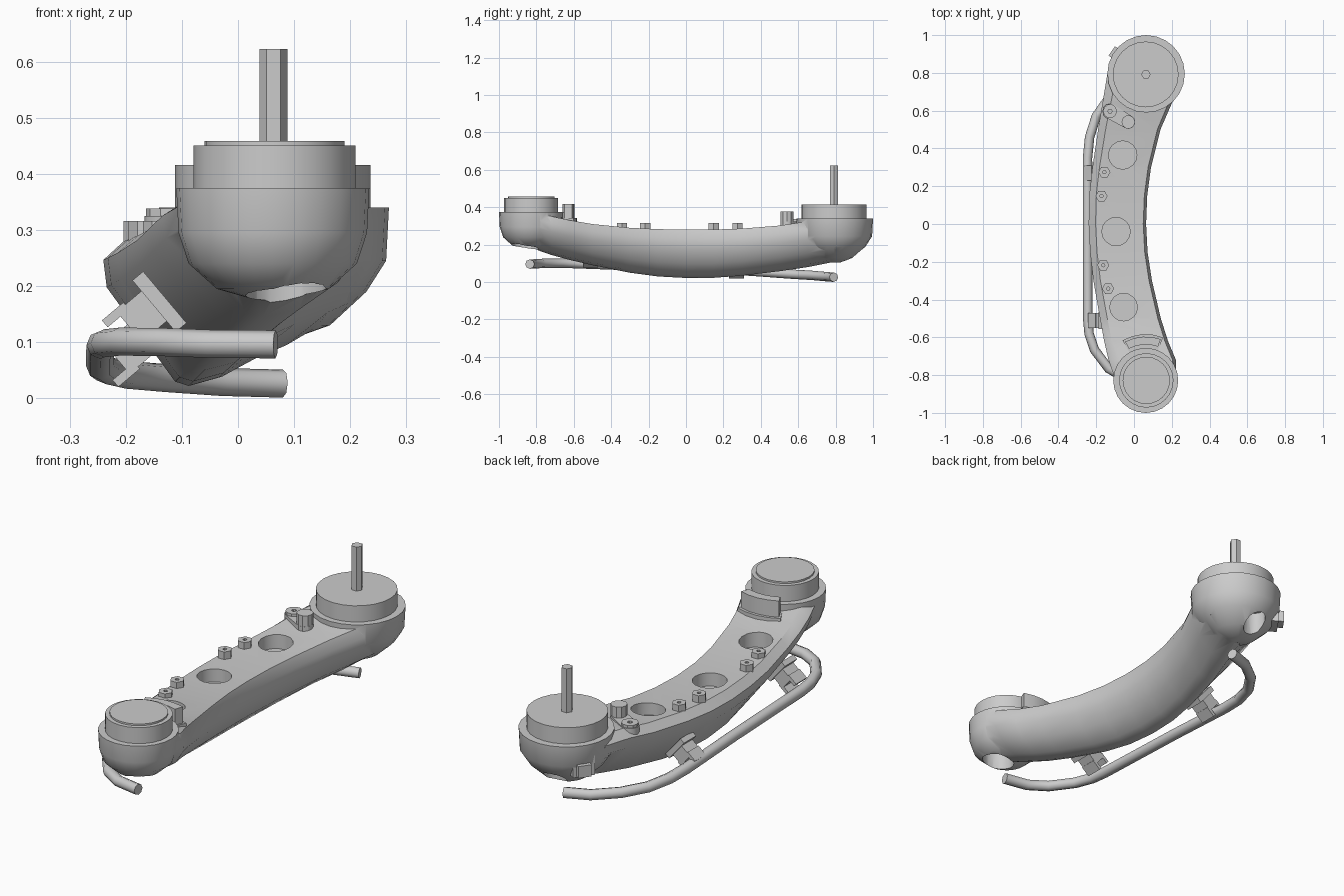
import bpy, bmesh, math
from mathutils import Vector, Matrix

if "Cube" in bpy.data.objects:
    bpy.data.objects.remove(bpy.data.objects["Cube"])


def make(name, bm, angle=35):
    bmesh.ops.recalc_face_normals(bm, faces=bm.faces)
    me = bpy.data.meshes.new(name)
    bm.to_mesh(me)
    bm.free()
    ob = bpy.data.objects.new(name, me)
    bpy.context.collection.objects.link(ob)
    smooth(ob, angle)
    return ob


def smooth(ob, angle=35):
    bpy.ops.object.select_all(action='DESELECT')
    ob.select_set(True)
    bpy.context.view_layer.objects.active = ob
    bpy.ops.object.shade_smooth_by_angle(angle=math.radians(angle))


def loft(name, rings, angle=35):
    """Skin closed rings of equal length and cap both ends."""
    bm = bmesh.new()
    vs = [[bm.verts.new(p) for p in r] for r in rings]
    n = len(rings[0])
    for a, b in zip(vs, vs[1:]):
        for i in range(n):
            bm.faces.new((a[i], a[(i + 1) % n], b[(i + 1) % n], b[i]))
    bm.faces.new(vs[0])
    bm.faces.new(vs[-1])
    return make(name, bm, angle)


def turned(name, x, y, profile, sides=24, angle=35):
    """Stack of circles (radius, z) about a vertical axis."""
    return loft(name, [[(x + r * math.cos(2 * math.pi * i / sides),
                         y + r * math.sin(2 * math.pi * i / sides), z)
                        for i in range(sides)] for r, z in profile], angle)


def box(name, loc, size, axis='Z', turn=0):
    bm = bmesh.new()
    m = (Matrix.Translation(loc) @ Matrix.Rotation(math.radians(turn), 4, axis)
         @ Matrix.Diagonal((*size, 1)))
    bmesh.ops.create_cube(bm, size=1, matrix=m)
    return make(name, bm)


def boolean(ob, other, op):
    bpy.context.view_layer.objects.active = ob
    mod = ob.modifiers.new("cut", 'BOOLEAN')
    mod.operation, mod.object, mod.solver = op, other, 'EXACT'
    bpy.ops.object.modifier_apply(modifier=mod.name)
    bpy.data.objects.remove(other)


# Curved arm: one section shape scaled to each station (y, left, right, top, bottom)
section = [(.12, 1), (0, .87), (.02, .68), (.42, .03), (.5, 0), (.68, .06),
           (.88, .3), (.99, .6), (1, .82), (.95, 1)]
stations = [(-.82, -.10, .225, .37, .18), (-.72, -.135, .222, .352, .145),
            (-.62, -.158, .18, .33, .118),
            (-.5, -.18, .142, .31, .09), (-.3, -.215, .095, .29, .05),
            (-.15, -.232, .072, .283, .03), (0, -.24, .064, .28, .022),
            (.15, -.237, .07, .281, .023), (.3, -.22, .09, .286, .034),
            (.5, -.19, .14, .302, .058), (.65, -.165, .205, .325, .08),
            (.8, -.14, .265, .335, .11)]
arm = loft("arm_body", [[(l + u * (r - l), y, b + v * (t - b)) for u, v in section]
                        for y, l, r, t, b in stations])

# Rounded end housings
FX, FY, RX, RY = .062, -.828, .064, .795
boolean(arm, turned("front_housing", FX, FY, [(.03, .175), (.1, .195), (.15, .24),
                                              (.168, .295), (.172, .375)]), 'UNION')
boolean(arm, turned("rear_housing", RX, RY, [(.03, .105), (.1, .13), (.165, .19),
                                             (.2, .245), (.205, .34)]), 'UNION')

# Round pockets in the top and openings under the ends
for x, y, r, z0, z1 in [(-.06, .365, .075, .23, .5), (-.095, -.04, .075, .22, .5),
                        (-.055, -.44, .073, .24, .5), (.085, -.86, .072, .05, .27),
                        (.045, .905, .05, .02, .23)]:
    boolean(arm, turned("pocket", x, y, [(r, z0), (r, z1)], 16), 'DIFFERENCE')
smooth(arm)

# Discs and shaft
turned("front_disc", FX + .003, FY, [(.144, .36), (.144, .45)])
turned("front_cap", FX + .003, FY, [(.125, .44), (.125, .458)])
turned("rear_disc", RX - .002, RY - .003, [(.174, .32), (.174, .416)])
turned("rear_shaft", RX - .001, RY - .003, [(.025, .4), (.025, .622)], 6)

# Hexagonal nuts with a drilled hole
for i, (x, y) in enumerate([(-.157, .275), (-.172, .148), (-.163, -.218), (-.137, -.342)]):
    nut = turned(f"nut_{i}", x, y, [(.032, .26), (.032, .316)], 6)
    boolean(nut, turned("drill", x, y, [(.009, .295), (.009, .35)], 8), 'DIFFERENCE')

# Lug joining an eyelet and a post beside the rear housing
a, b = Vector((-.127, .597)), Vector((-.03, .54))
d = math.atan2((b - a).y, (b - a).x)
outline = []
for c, start, r in ((a, d + math.pi / 2, .04), (b, d - math.pi / 2, .036)):
    for k in range(7):
        t = start + math.pi * k / 6
        outline.append((c.x + r * math.cos(t), c.y + r * math.sin(t)))
loft("lug_plate", [[(x, y, z) for x, y in outline] for z in (.28, .325)])
eye = turned("lug_eyelet", a.x, a.y, [(.037, .27), (.037, .338)], 10)
boolean(eye, turned("drill", a.x, a.y, [(.011, .3), (.011, .36)], 8), 'DIFFERENCE')
turned("lug_post", b.x, b.y, [(.036, .28), (.036, .376)], 10)


# Curved upright bracket behind the front disc, on a wider foot
def arc_block(name, r0, r1, a0, a1, z0, z1):
    t = [math.radians(a0 + (a1 - a0) * k / 4) for k in range(5)]
    pts = [(r0, q) for q in t] + [(r1, q) for q in reversed(t)]
    loft(name, [[(FX + r * math.cos(q), FY + r * math.sin(q), z)
                 for r, q in pts] for z in (z0, z1)])


arc_block("bracket_upright", .19, .232, 70, 118, .29, .418)
arc_block("bracket_foot", .165, .245, 68, 120, .27, .342)

# Small catch on the rear housing
box("rear_catch", (-.083, .892, .225), (.085, .06, .055), 'Z', -35)
box("rear_catch_plate", (-.075, .88, .235), (.06, .1, .09), 'Z', -35)

# Bent rod hanging beside and below the arm
path = [(.067, -.835, .096), (-.05, -.815, .097), (-.135, -.765, .1), (-.21, -.665, .101),
        (-.238, -.58, .098), (-.245, -.5, .095), (-.246, 0, .077), (-.246, .35, .058),
        (-.235, .46, .05), (-.2, .57, .042), (-.13, .67, .036), (-.03, .75, .029),
        (.08, .79, .026)]
cu = bpy.data.curves.new("side_rod", 'CURVE')
cu.dimensions, cu.bevel_depth, cu.bevel_resolution, cu.use_fill_caps = '3D', .025, 2, True
sp = cu.splines.new('POLY')
sp.points.add(len(path) - 1)
for p, q in zip(sp.points, path):
    p.co = (*q, 1)
rod = bpy.data.objects.new("side_rod", cu)
bpy.context.collection.objects.link(rod)
bpy.ops.object.select_all(action='DESELECT')
rod.select_set(True)
bpy.context.view_layer.objects.active = rod
bpy.ops.object.convert(target='MESH')
smooth(bpy.context.object, 55)

# Clips holding the rod: plate on the sloping face, block, and two jaws
for i, (y, px, pz) in enumerate([(-.51, -.14, .172), (.27, -.162, .115)]):
    n, s = Vector((-.77, 0, -.64)), Vector((-.64, 0, .77))
    c = Vector((px, y, pz))
    box(f"clip_plate_{i}", c, (.025, .09, .12), 'Y', -40)
    box(f"clip_block_{i}", c + n * .035, (.07, .08, .07), 'Y', -40)
    for k in (-1, 1):
        box(f"clip_jaw_{i}_{k}", c + n * .075 + s * k * .032, (.05, .08, .016), 'Y', -40)
